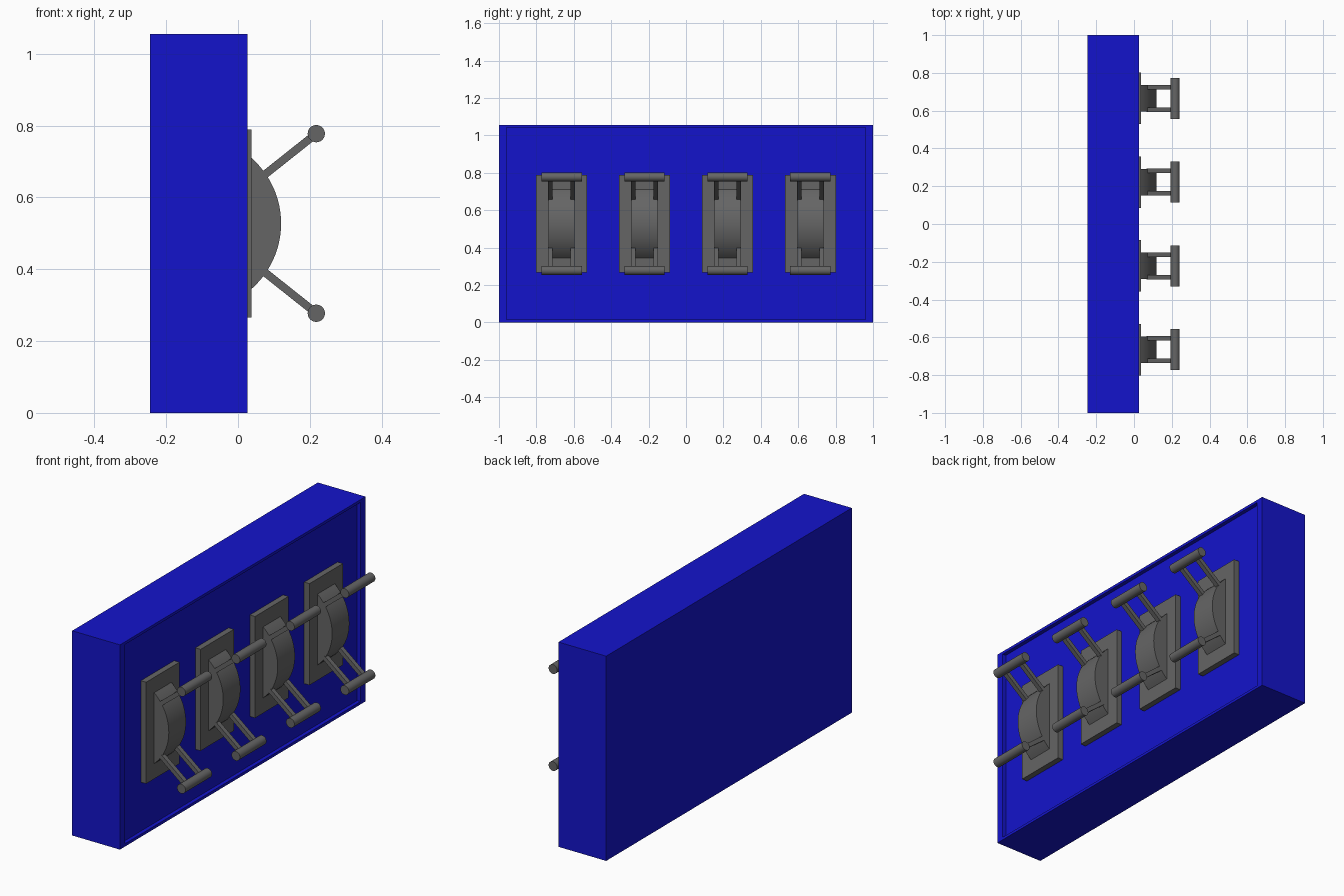
import bpy, bmesh, math
from mathutils import Vector

if "Cube" in bpy.data.objects:
    bpy.data.objects.remove(bpy.data.objects["Cube"])

MID_Z = 0.5275


def material(name, rgb):
    m = bpy.data.materials.new(name)
    m.diffuse_color = (*rgb, 1)
    m.use_nodes = True
    m.node_tree.nodes["Principled BSDF"].inputs["Base Color"].default_value = m.diffuse_color
    return m


BLUE = material("blue_paint", (0.007, 0.007, 0.6))
GREY = material("dark_metal", (0.13, 0.13, 0.13))


def finish(bm, name, mat, smooth=False):
    bmesh.ops.recalc_face_normals(bm, faces=bm.faces)
    me = bpy.data.meshes.new(name)
    bm.to_mesh(me)
    bm.free()
    ob = bpy.data.objects.new(name, me)
    bpy.context.collection.objects.link(ob)
    me.materials.append(mat)
    if smooth:
        bpy.ops.object.select_all(action='DESELECT')
        ob.select_set(True)
        bpy.context.view_layer.objects.active = ob
        bpy.ops.object.shade_smooth_by_angle(angle=math.radians(30))
    return ob


def box_mesh(lo, hi):
    bm = bmesh.new()
    bmesh.ops.create_cube(bm, size=1)
    for v in bm.verts:
        v.co = Vector([(a + b) / 2 + c * (b - a) for a, b, c in zip(lo, hi, v.co)])
    return bm


def prism(name, profile, y0, y1, smooth=False):
    """Extrude an (x, z) profile along y."""
    bm = bmesh.new()
    face = bm.faces.new([bm.verts.new((x, y0, z)) for x, z in profile])
    new = bmesh.ops.extrude_face_region(bm, geom=[face])["geom"]
    for v in new:
        if isinstance(v, bmesh.types.BMVert):
            v.co.y = y1
    return finish(bm, name, GREY, smooth)


# Wall block with a shallow recessed panel on its right side
bm = box_mesh((-0.245, -1, 0), (0.027, 1, 1.055))
bm.normal_update()
panel = max(bm.faces, key=lambda f: f.normal.x)
bmesh.ops.inset_individual(bm, faces=[panel], thickness=0.02)
for v in panel.verts:
    v.co.y = math.copysign(0.96, v.co.y)
bm.normal_update()
bmesh.ops.inset_individual(bm, faces=[panel], thickness=0, depth=-0.02)
finish(bm, "wall_block", BLUE)

# Dome profile: a circular segment bulging out of the plate
R, CX = 0.243, -0.123
half = math.asin(0.183 / R)
arc = [(CX + R * math.cos(a), MID_Z + R * math.sin(a))
       for a in (half * (i / 12 - 1) for i in range(25))]
dome = [(0.02, arc[0][1])] + arc + [(0.02, arc[-1][1])]

for n, y in enumerate((-0.665, -0.222, 0.222, 0.665), 1):
    finish(box_mesh((0.007, y - 0.136, 0.266), (0.037, y + 0.136, 0.789)),
           f"mount_plate_{n}", GREY)
    prism(f"curved_housing_{n}", dome, y - 0.07, y + 0.07, True)
    for s, label in ((1, "upper"), (-1, "lower")):
        # Cross handle at the end of the arms
        tip = (0.218, MID_Z + s * 0.25)
        circle = [(tip[0] + 0.024 * math.cos(i * math.tau / 32),
                   tip[1] + 0.024 * math.sin(i * math.tau / 32)) for i in range(32)]
        prism(f"{label}_handle_{n}", circle, y - 0.108, y + 0.108, True)
        # Pair of arms from the housing to the handle
        a, b = Vector((0.072, MID_Z + s * 0.134)), Vector(tip)
        d = (b - a).normalized() * 0.011
        w = Vector((-d.y, d.x))
        arm = [tuple(p) for p in (a + w, b + w, b - w, a - w)]
        for t, side in ((-1, "front"), (1, "back")):
            yc = y + t * 0.06
            prism(f"{label}_{side}_arm_{n}", arm, yc - 0.012, yc + 0.012)
